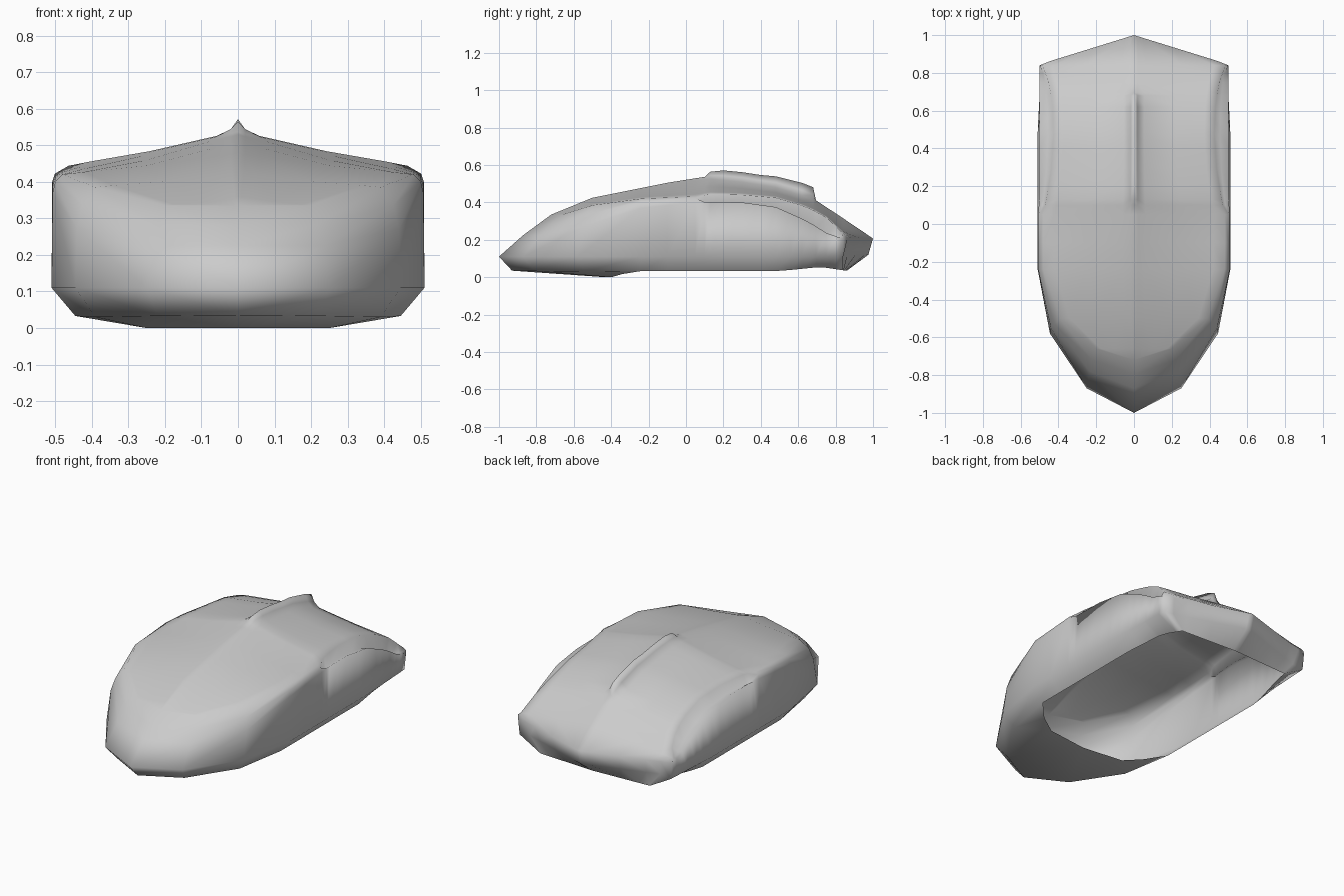
import bpy, bmesh

if "Cube" in bpy.data.objects:
    bpy.data.objects.remove(bpy.data.objects["Cube"])


def lerp_table(table, y):
    """Piecewise linear lookup in [(y, a, b...), ...]."""
    if y <= table[0][0]:
        return table[0][1:]
    for p, q in zip(table, table[1:]):
        if y <= q[0]:
            t = (y - p[0]) / (q[0] - p[0])
            return tuple(a + (b - a) * t for a, b in zip(p[1:], q[1:]))
    return table[-1][1:]


# Long profiles, read along y
SPINE = [(-0.72, .335), (-.5, .425), (-.1, .505), (.12, .54), (.3, .52), (.48, .49),
         (.65, .435), (.70, .408), (.84, .315), (1, .21)]
FIN = [(.10, 0), (.13, .025), (.2, .04), (.4, .043), (.62, .06), (.68, .062), (.695, 0)]
DECK_EDGE = [(-.24, .48, .42), (.05, .482, .432), (.14, .462, .445), (.3, .437, .44), (.48, .426, .425),
             (.65, .433, .375), (.75, .452, .32), (.84, .485, .235)]
WALL_TOP = [(-.24, .507, .37), (.05, .508, .40), (.14, .50, .402), (.3, .50, .40), (.48, .50, .375),
            (.65, .50, .30), (.75, .50, .237), (.84, .50, .205)]
RIM = [(-.24, .445, .033), (.5, .445, .033), (.72, .40, .055), (.84, .36, .037)]
BELT = [(-.24, .51, .11), (.5, .51, .11), (.84, .49, .11)]
GROOVE = [(.05, 0), (.1, .022), (.65, .022), (.84, 0)]


def deck(x, y, z):
    """Points from the deck edge in to the centre line."""
    zc = lerp_table(SPINE, y)[0]
    fin = lerp_table(FIN, y)[0]
    k = x / .48
    row = [(.42 * k, y, z + (zc - z) * .12), (.25 * k, y, z + (zc - z) * .42),
           (.06 * k, y, z + (zc - z) * .86)]
    row.append((.02 * k, y, z + (zc - z) * .95 + fin * .4))
    row.append((0, y, zc + fin))
    return row


# Nose columns: opening edge, rim, belt, mid wall, groove, deck edge
columns = [
    [(0, -.43, 0), (0, -.93, .035), (0, -1, .11), (0, -.87, .225), (0, -.795, .28), (0, -.72, .335)],
    [(.25, -.4, 0), (.22, -.81, .033), (.25, -.87, .11), (.235, -.78, .225), (.22, -.72, .285), (.2, -.66, .335)],
    [(.35, -.34, .017), (.39, -.54, .03), (.445, -.58, .11), (.44, -.55, .27), (.425, -.53, .335), (.39, -.5, .385)],
]
for c in columns:
    c += deck(*c[-1])

# Cabin and rear columns
for y in (-.24, -.1, .05, .10, .13, .2, .3, .4, .48, .56, .62, .68, .695, .75, .80, .84):
    rx, rz = lerp_table(RIM, y)
    bx, bz = lerp_table(BELT, y)
    wx, wz = lerp_table(WALL_TOP, y)
    dx, dz = lerp_table(DECK_EDGE, y)
    g = lerp_table(GROOVE, y)[0]
    if g:
        groove = (dx + (wx - dx) * .4, y, wz - g * .6)
    else:
        groove = ((wx + dx) / 2 + .006, y, (wz + dz) / 2 + .006)
    columns.append([(rx, y, rz), (rx, y, rz), (bx, y, bz), (wx, y, wz), groove, (dx, y, dz)] + deck(dx, y, dz))

# Tail wall columns: rim, rim, belt, tail edge
tail = [[(x * .8, .86 - .04 * x, .035)] * 2 + [(x * .96, .975 - .31 * x, .12), (x, 1 - .31 * x, .207)]
        for x in (.44, .36, .22, .053, .018, 0)]

bm = bmesh.new()
grid = [[bm.verts.new(p) for p in c] for c in columns]
back = [[bm.verts.new(p) for p in c] for c in tail]
for a, b in zip(grid, grid[1:]):
    for i in range(len(a) - 1):
        bm.faces.new((a[i], b[i], b[i + 1], a[i + 1]))
last = grid[-1]
for a, b in zip([last] + back, back):
    for i in range(3):
        bm.faces.new((a[i], b[i], b[i + 1], a[i + 1]))
bm.faces.new((last[3], back[0][3], last[5], last[4]))
for i in range(5):
    bm.faces.new((last[5 + i], back[i][3], back[i + 1][3], last[6 + i]))

# Mirror the half shell and weld the seam
twin = bmesh.ops.duplicate(bm, geom=bm.verts[:] + bm.edges[:] + bm.faces[:])
for v in twin["geom"]:
    if isinstance(v, bmesh.types.BMVert):
        v.co.x *= -1
bmesh.ops.remove_doubles(bm, verts=bm.verts[:], dist=.0008)
bmesh.ops.recalc_face_normals(bm, faces=bm.faces[:])
# Make sure the deck faces up
bm.faces.ensure_lookup_table()
if sum(f.normal.z * f.calc_area() for f in bm.faces if f.calc_center_median().z > .38) < 0:
    bmesh.ops.reverse_faces(bm, faces=bm.faces[:])
for f in bm.faces:
    f.smooth = True

mesh = bpy.data.meshes.new("body_shell")
bm.to_mesh(mesh)
bm.free()
body = bpy.data.objects.new("body_shell", mesh)
bpy.context.collection.objects.link(body)
